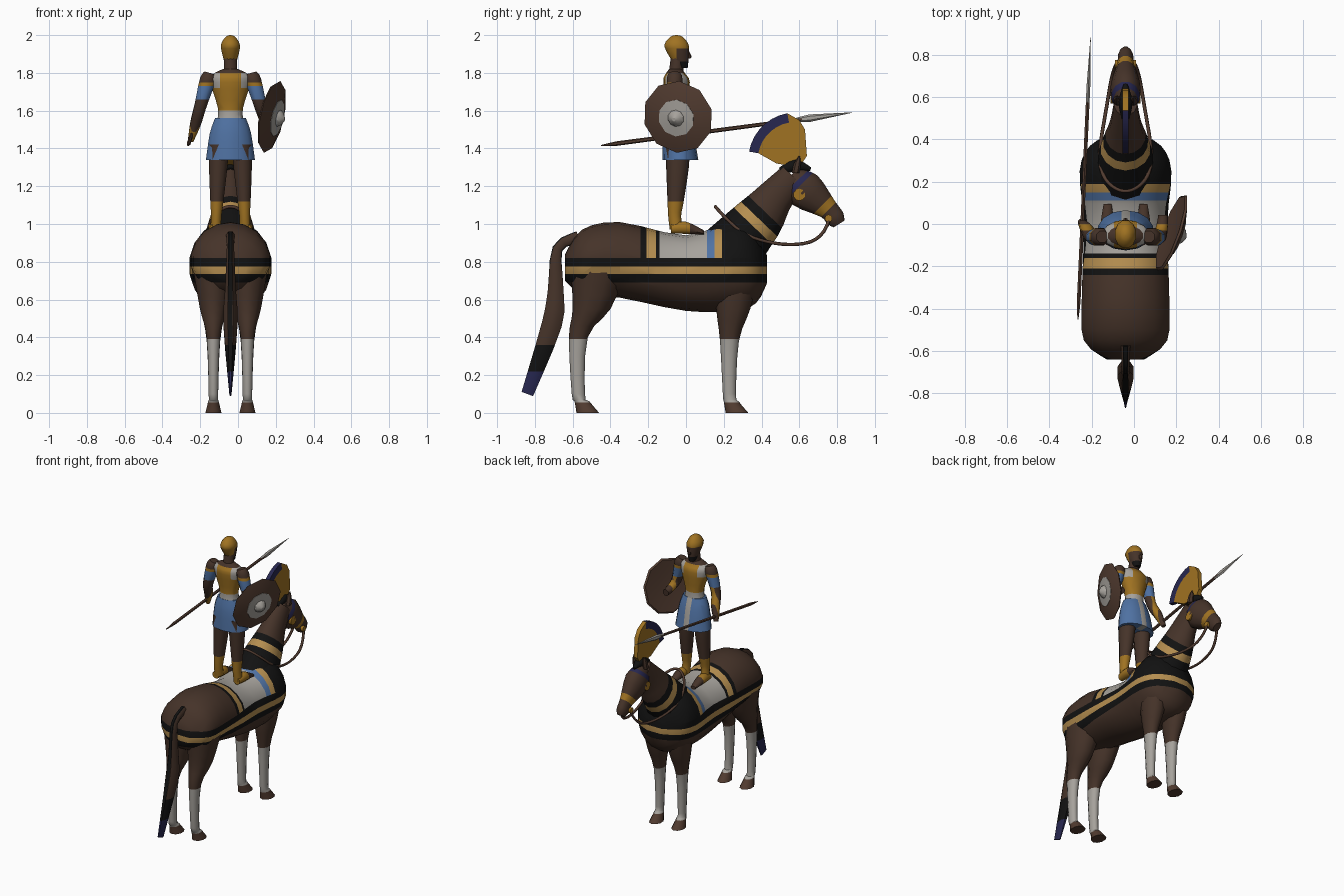
import bpy, bmesh, math
from mathutils import Vector

if "Cube" in bpy.data.objects:
    bpy.data.objects.remove(bpy.data.objects["Cube"])

COLOURS = {
    "brown": (.06, .033, .022), "wood": (.085, .045, .03), "black": (.006, .006, .006),
    "tan": (.46, .27, .08), "grey": (.38, .36, .33), "blue": (.08, .17, .37),
    "gold": (.35, .17, .016), "navy": (.02, .02, .08),
}
MATERIALS = {}
for colour_name, rgb in COLOURS.items():
    material = bpy.data.materials.new(colour_name)
    material.use_nodes = True
    material.diffuse_color = (*rgb, 1)
    material.node_tree.nodes["Principled BSDF"].inputs["Base Color"].default_value = (*rgb, 1)
    MATERIALS[colour_name] = material

X, Y, Z = Vector((1, 0, 0)), Vector((0, 1, 0)), Vector((0, 0, 1))
CENTRE_X = -.04
TOP = 9
SIDES = {"left": 1, "right": -1}


def face_colour(point, base, paint):
    """First band that contains the point wins; None falls through to the next axis."""
    for normal, bands in paint:
        inside = [colour for limit, colour in bands if point.dot(normal) < limit]
        if inside and inside[0]:
            return inside[0]
    return base


def finish(name, mesh_builder, base, paint=(), sharp=50):
    """Cut the mesh at every band limit, colour its faces and link the object."""
    bm = mesh_builder
    for normal, bands in paint:
        for limit, colour in bands:
            geometry = bm.verts[:] + bm.edges[:] + bm.faces[:]
            bmesh.ops.bisect_plane(bm, geom=geometry, plane_no=normal,
                                   plane_co=normal * (limit / normal.length_squared))
    bmesh.ops.recalc_face_normals(bm, faces=bm.faces[:])
    used = []
    for face in bm.faces:
        colour = face_colour(face.calc_center_median(), base, paint)
        if colour not in used:
            used.append(colour)
        face.material_index = used.index(colour)
    mesh = bpy.data.meshes.new(name)
    bm.to_mesh(mesh)
    bm.free()
    for colour in used:
        mesh.materials.append(MATERIALS[colour])
    mesh.shade_smooth()
    mesh.set_sharp_from_angle(angle=math.radians(sharp))
    bpy.context.scene.collection.objects.link(bpy.data.objects.new(name, mesh))


def skin(name, rings, base, axis=None, sides=10, paint=(), sharp=50):
    """Skin elliptical rings (centre, radius across, radius along)."""
    bm = bmesh.new()
    centres = [ring[0] for ring in rings]
    loops = []
    for i, (centre, across, along) in enumerate(rings):
        tangent = axis or centres[min(i + 1, len(rings) - 1)] - centres[max(i - 1, 0)]
        tangent = tangent.normalized()
        guide = Y if abs(tangent.x) > .95 else X
        u = (guide - tangent * guide.dot(tangent)).normalized()
        v = tangent.cross(u)
        angles = [math.tau * (k + .5) / sides for k in range(sides)]
        loops.append([bm.verts.new(centre + u * across * math.cos(a) + v * along * math.sin(a))
                      for a in angles])
    for lower, upper in zip(loops, loops[1:]):
        for k in range(sides):
            bm.faces.new((lower[k - 1], lower[k], upper[k], upper[k - 1]))
    bm.faces.new(loops[0])
    bm.faces.new(loops[-1])
    finish(name, bm, base, paint, sharp)


def smooth_path(rings, steps=3):
    """Catmull-Rom points through the given rings."""
    padded = [rings[0], *rings, rings[-1]]
    for a, b, c, d in zip(padded, padded[1:], padded[2:], padded[3:]):
        for t in (step / steps for step in range(steps)):
            yield b + ((c - a) + ((a * 2 - b * 5 + c * 4 - d) + (b * 3 - a - c * 3 + d) * t) * t) * t / 2
    yield rings[-1]


def loft(name, rings, base, axis=None, wide=1, x=CENTRE_X, lean=0, **options):
    """Smooth form through side-view rings (y, z, radius, optional half width)."""
    full = [Vector((*ring[:3], ring[3] if len(ring) > 3 else ring[2] * wide)) for ring in rings]
    start = full[0].y
    path = [(Vector((x + lean * (start - z), y, z)), max(half, .002), max(radius, .002))
            for y, z, radius, half in smooth_path(full)]
    skin(name, path, base, axis, **options)


# Horse body with cloth bands and saddle cloth
loft("horse_body", [
    (-.64, .77, .07, .09), (-.55, .8, .17, .2), (-.35, .81, .2, .21), (0, .74, .2, .2),
    (.25, .78, .24, .22), (.37, .77, .19, .17), (.43, .76, .07, .06)],
    "black", Y, sides=18, paint=[
        (Z, [(.69, "brown"), (.735, "black"), (.775, "tan"), (.82, "black")]),
        (Y, [(-.24, "brown"), (-.21, "black"), (-.16, "tan"), (-.14, "black"),
             (.11, "grey"), (.15, "blue"), (.19, "tan")])])

# Neck with collar cloth
loft("horse_neck", [(.2, .82, .17), (.38, 1.02, .135, .11), (.47, 1.14, .1, .075), (.57, 1.25, .08, .055)],
     "brown", sides=14,
     paint=[(Vector((0, .7, .73)), [(.97, "black"), (1.02, "tan"), (1.07, "black")])])

# Horse head with browband and noseband
loft("horse_head", [(.55, 1.25, .06), (.63, 1.18, .105), (.75, 1.08, .058), (.79, 1.03, .053), (.81, 1, .035)],
     "brown", wide=.7, sides=12,
     paint=[(Y - Z, [(-.64, "brown"), (-.6, "navy"), (-.38, "brown"), (-.32, "gold")])])
loft("forelock", [(.5, 1.28, .02), (.58, 1.31, .035), (.66, 1.29, .01)], "black", sides=8)
for side, s in SIDES.items():
    loft(side + "_ear", [(.58, 1.27, .02), (.59, 1.32, .018), (.6, 1.36, .003)], "brown", Z,
         x=CENTRE_X + s * .04, sides=6)
    for part, inner, y, z, radius in (("cheek", .05, .6, 1.155, .032), ("bit", .03, .755, 1.03, .02)):
        centre = Vector((CENTRE_X + s * inner, y, z))
        skin(f"{side}_{part}_disc", [(centre, radius, radius), (centre + X * s * .02, radius, radius)],
             "gold", X)


# Fan crest
def arc(radius):
    angles = [math.radians(degrees) for degrees in range(170, 99, -10)]
    return [(.58 + radius * math.cos(a), 1.34 + radius * math.sin(a)) for a in angles]


def plate(name, outline, colour, half=.015):
    """Side outline (y, z) extruded across x."""
    bm = bmesh.new()
    face = bm.faces.new([bm.verts.new((CENTRE_X - half, y, z)) for y, z in outline])
    extruded = bmesh.ops.extrude_face_region(bm, geom=[face])["geom"]
    moved = [item for item in extruded if isinstance(item, bmesh.types.BMVert)]
    bmesh.ops.translate(bm, vec=X * half * 2, verts=moved)
    finish(name, bm, colour, sharp=30)


outer, inner = arc(.25), arc(.2)
plate("crest_rim", outer + inner[::-1], "navy")
plate("crest_fan", inner + [outer[-1], (.6, 1.55), (.63, 1.5), (.64, 1.36), (.6, 1.3), (.48, 1.32)], "gold")

# Horse legs with socks and hooves
HORSE_LEGS = {
    "hind": [(-.46, .76, .15), (-.5, .55, .1), (-.57, .4, .05), (-.57, .1, .035), (-.55, .06, .04), (-.52, 0, .06)],
    "fore": [(.27, .75, .12), (.25, .55, .09), (.23, .38, .05), (.23, .1, .035), (.24, .06, .04), (.27, 0, .06)],
}
for side, s in SIDES.items():
    for part, rings in HORSE_LEGS.items():
        loft(f"{side}_{part}_leg", rings, "brown", Z, wide=.75, x=CENTRE_X + s * .09,
             paint=[(Z, [(.055, "wood"), (.39, "grey")])])

# Tail
loft("tail", [(-.57, .93, .035), (-.68, .87, .03), (-.69, .65, .045), (-.71, .47, .058), (-.84, .1, .035, .006)],
     "brown", wide=.7, sides=8, paint=[
         (Z, [(.22, "navy"), (.36, "black")]),
         (X, [(CENTRE_X - .012, "brown"), (CENTRE_X + .012, "black")])])

# Reins looping from the bit round the neck
reins = bpy.data.curves.new("reins", "CURVE")
reins.dimensions = "3D"
reins.bevel_depth = .009
reins.bevel_resolution = 1
reins.resolution_u = 5
half_loop = [(.04, .76, 1.03), (.06, .73, .92), (.09, .55, .88), (.13, .32, .93), (.1, .2, 1.04)]
loop = half_loop + [(0, .14, 1.11)] + [(-x, y, z) for x, y, z in half_loop[::-1]]
spline = reins.splines.new("NURBS")
spline.points.add(len(loop) - 1)
for point, (x, y, z) in zip(spline.points, loop):
    point.co = (CENTRE_X + x, y, z, 1)
spline.order_u = 3
spline.use_endpoint_u = True
reins.materials.append(MATERIALS["wood"])
bpy.context.scene.collection.objects.link(bpy.data.objects.new("reins", reins))

# Rider torso, skirt, neck and helmeted head
loft("torso", [(-.045, 1.54, .062), (-.045, 1.61, .056), (-.05, 1.75, .07, .11), (-.055, 1.79, .055, .1),
               (-.055, 1.82, .035)], "grey", Z, wide=1.2, sides=14, paint=[
    (Z, [(1.6, "grey"), (1.72, "gold"), (1.8, None), (TOP, "brown")]),
    (X, [(CENTRE_X - .055, "grey"), (CENTRE_X + .055, "gold")])])
loft("skirt", [(-.045, 1.56, .06), (-.04, 1.48, .08), (-.03, 1.34, .095)], "blue", Z, wide=1.4, sides=14,
     paint=[(Y, [(0, "blue")]), (X, [(CENTRE_X - .02, "blue"), (CENTRE_X + .02, "grey")])])
loft("neck", [(-.055, 1.78, .038), (-.045, 1.88, .036)], "brown", Z)
loft("head", [(-.02, 1.825, .03), (-.04, 1.9, .058), (-.05, 1.95, .066), (-.05, 1.99, .035), (-.05, 2, .005)],
     "brown", Z, wide=.78, sides=12, paint=[
         (Z, [(1.86, "black"), (1.93, None), (TOP, "gold")]), (Y, [(-.05, "gold")])])
loft("nose", [(.01, 1.915, .006), (.018, 1.885, .012), (.01, 1.875, .008)], "brown", Z, sides=6)

# Rider limbs
UPPER_ARM = [(-.06, 1.8, .03), (-.06, 1.76, .045), (-.06, 1.62, .034)]
FOREARMS = {"left": [(0, 1.57, .028), (.04, 1.56, .025)], "right": [(-.02, 1.53, .03), (.01, 1.44, .016)]}
for side, s in SIDES.items():
    loft(side + "_rider_leg", [(-.045, 1.42, .065), (-.045, 1.3, .06), (-.055, 1.12, .043), (-.06, 1.04, .034),
                               (-.05, .97, .036)], "brown", Z, wide=.85, x=CENTRE_X + s * .06, lean=s * .04,
         paint=[(Z, [(1.12, "gold")])])
    loft(side + "_foot", [(-.08, .975, .026), (0, .98, .035), (.095, .955, .012, .02)], "brown", Y,
         x=CENTRE_X + s * .085, sides=8, paint=[(Y, [(.02, "gold")])])
    loft(side + "_arm", UPPER_ARM + FOREARMS[side], "brown", x=CENTRE_X + s * .11, lean=s * .28, sides=8,
         paint=[(Z, [(1.66, None), (1.73, "blue"), (1.75, "gold"), (TOP, "brown")]),
                (Y, [(-.03, "brown"), (0, "gold")])])


# Spear and round shield
def along(start, end, *stations):
    return [(start.lerp(end, t), across, height) for t, across, height in stations]


butt, tip = Vector((-.265, -.45, 1.415)), Vector((-.205, .88, 1.59))
skin("spear_shaft", along(butt, tip, (0, .003, .003), (.06, .01, .012), (.8, .01, .01)), "wood", sides=6)
skin("spear_blade", along(butt, tip, (.77, .01, .01), (.83, .01, .02), (1, .001, .001)), "grey", sides=6, sharp=25)

facing = Vector((.92, -.32, -.2)).normalized()
hub = Vector((.19, -.045, 1.565))


def disc(name, colour, *steps):
    rings = [(hub + facing * depth, radius, radius) for radius, depth in steps]
    skin(name, rings, colour, facing, sharp=30)


disc("shield", "wood", (.09, -.01), (.185, -.02), (.195, -.01), (.1, .02))
disc("shield_boss", "grey", (.1, .015), (.1, .022), (.045, .028), (.035, .045), (.01, .06))
